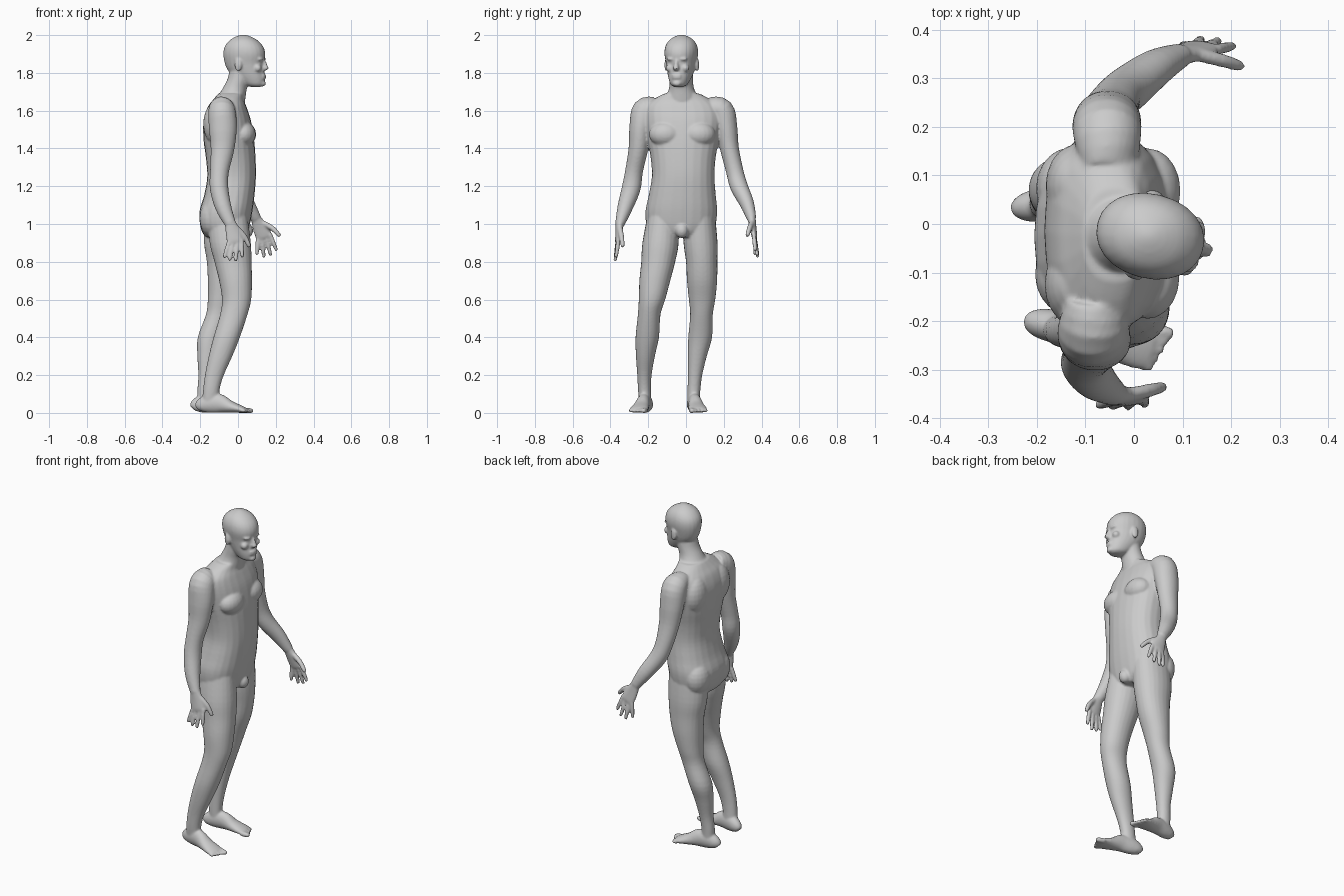
import bpy, bmesh, math
from mathutils import Vector, Matrix

bm = bmesh.new()
N = 24


def spline(rows, sub=4):
    """Catmull-Rom interpolation of rows of numbers."""
    out = []
    for i in range(len(rows) - 1):
        a, b, c, d = (rows[max(i - 1, 0)], rows[i], rows[i + 1], rows[min(i + 2, len(rows) - 1)])
        for k in range(sub):
            t = k / sub
            out.append([0.5 * (2 * q + (r - p) * t + (2 * p - 5 * q + 4 * r - s) * t * t
                               + (3 * q - p - 3 * r + s) * t ** 3) for p, q, r, s in zip(a, b, c, d)])
    return out + [list(rows[-1])]


def loft(rings):
    loops = [[bm.verts.new(p) for p in ring] for ring in rings]
    for a, b in zip(loops, loops[1:]):
        for i in range(N):
            bm.faces.new((a[i], a[(i + 1) % N], b[(i + 1) % N], b[i]))
    bm.faces.new(loops[0])
    bm.faces.new(loops[-1][::-1])


def oval(c, u, v, e=2.0):
    pts = []
    for i in range(N):
        a = 2 * math.pi * i / N
        s, t = math.cos(a), math.sin(a)
        pts.append(c + u * math.copysign(abs(s) ** (2 / e), s) + v * math.copysign(abs(t) ** (2 / e), t))
    return pts


def slabs(rows, e=2.0, mat=Matrix()):
    """Horizontal sections: z, back x, front x, centre y, half width."""
    loft([[mat @ p for p in oval(Vector(((b + f) / 2, y, z)), Vector(((f - b) / 2, 0, 0)),
                                 Vector((0, w, 0)), e)] for z, b, f, y, w in spline(rows)])


def tube(rows, side=(0, 1, 0)):
    """Sections square to a path: x, y, z, radius along side, other radius."""
    rows, rings = spline(rows), []
    for i, r in enumerate(rows):
        t = (Vector(rows[min(i + 1, len(rows) - 1)][:3]) - Vector(rows[max(i - 1, 0)][:3])).normalized()
        s = Vector(side)
        s = (s - t * s.dot(t)).normalized()
        rings.append(oval(Vector(r[:3]), s * r[3], t.cross(s) * r[4]))
    loft(rings)


def blob(c, size, mat=Matrix()):
    m = mat @ Matrix.Translation(c) @ Matrix.Diagonal((*size, 1))
    bmesh.ops.create_uvsphere(bm, u_segments=20, v_segments=12, radius=1, matrix=m)


def finger(a, b, r, bend=(0, 0, 0)):
    a, b = Vector(a), Vector(b)
    m = (a + b) / 2 + Vector(bend)
    tip = b + (b - m).normalized() * r * 0.5
    tube([(*a, r, r), (*m, r, r), (*b, r * .8, r * .8), (*tip, r * .4, r * .4)], (0.3, 1, 0.2))


def hand(wrist, knuckle, spread, tips, thumb):
    w, k, s = Vector(wrist), Vector(knuckle), Vector(spread).normalized()
    tube([(*w, .027, .022), (*w.lerp(k, .5), .04, .018), (*k, .044, .015), (*k.lerp(w, -.12), .038, .01)], s)
    for i, t in enumerate(tips):
        finger(k + s * (i - 1.5) * .023, t, .0115)
    finger(w.lerp(k, .3) + s * .02, thumb, .014, s * .01)


def foot(heel, toe):
    h, t = Vector((*heel, 0)), Vector((*toe, 0))
    d = (t - h).normalized()
    side = Vector((-d.y, d.x, 0))
    shape = [(0, .018, .045), (.06, .03, .075), (.2, .035, .1), (.4, .036, .1),
             (.6, .043, .065), (.78, .05, .042), (.88, .046, .028)]
    tube([(*(h.lerp(t, f) + Vector((0, 0, z / 2))), w, z / 2) for f, w, z in shape], side)
    inner = 1 if h.y < 0 else -1
    for i in range(5):
        base = h.lerp(t, .83) + side * inner * (.037 - i * .019) + Vector((0, 0, .014))
        r = .014 if i == 0 else .0105
        finger(base, base + d * (.045 - .006 * i) + Vector((0, 0, -.003)), r)


# torso and neck
slabs([(.93, -.17, .03, -.025, .12), (.97, -.195, .055, -.027, .175), (1.06, -.205, .075, -.025, .19),
       (1.15, -.18, .087, -.02, .178), (1.25, -.163, .095, -.015, .166), (1.35, -.17, .093, -.015, .172),
       (1.45, -.183, .085, -.015, .19), (1.55, -.182, .068, -.015, .205), (1.62, -.16, .045, -.02, .195),
       (1.66, -.13, .03, -.022, .15), (1.69, -.105, .03, -.022, .095)], 2.3)
slabs([(1.6, -.14, .03, -.02, .1), (1.67, -.11, .04, -.022, .085), (1.72, -.08, .048, -.024, .066),
       (1.77, -.055, .065, -.025, .062), (1.84, -.04, .08, -.025, .06)])
for y, x in ((-.108, .028), (.068, .03)):
    blob((x, y, 1.475), (.066, .088, .068))       # chest muscles
    blob((x - .16, y + .005, 1.03), (.072, .085, .1))  # buttocks
    blob((x - .15, y * 1.15, 1.53), (.062, .085, .11))  # shoulder blades
blob((.045, -.022, .965), (.035, .035, .04))

# head, turned a little to its right
turn = Matrix.Translation((.033, -.025, 0)) @ Matrix.Rotation(math.radians(-14), 4, 'Z')
slabs([(1.725, .04, .088, 0, .02), (1.737, .0, .106, 0, .042), (1.77, -.045, .111, 0, .058),
       (1.81, -.085, .107, 0, .07), (1.85, -.104, .106, 0, .078), (1.9, -.112, .113, 0, .087),
       (1.94, -.104, .101, 0, .083), (1.972, -.078, .071, 0, .065), (1.992, -.045, .035, 0, .036),
       (2.002, -.015, .005, 0, .008)], 2.1, turn)
for s in (-1, 1):
    blob((-.012, s * .085, 1.842), (.02, .009, .034), turn)   # ears
    blob((.094, s * .03, 1.873), (.017, .026, .009), turn)    # brows
    blob((.084, s * .042, 1.825), (.02, .022, .02), turn)     # cheeks
loft([[turn @ p for p in oval(Vector((x, 0, z)), Vector((d, 0, 0)), Vector((0, w, 0)))]
      for z, x, d, w in ((1.875, .103, .008, .009), (1.845, .11, .015, .011),
                         (1.824, .113, .021, .017), (1.812, .108, .012, .012))])  # nose
for z in (1.787, 1.774):
    blob((.106, 0, z), (.013, .026, .008), turn)  # lips
blob((.1, 0, 1.744), (.018, .024, .016), turn)

# right leg, then left leg
slabs([(1.04, -.16, .05, -.125, .08), (.9, -.15, .068, -.135, .096), (.8, -.125, .072, -.147, .09),
       (.7, -.1, .074, -.165, .082), (.6, -.085, .07, -.18, .07), (.52, -.095, .05, -.195, .06),
       (.4, -.13, .01, -.205, .062), (.3, -.155, -.03, -.215, .05), (.2, -.175, -.075, -.22, .038),
       (.12, -.185, -.098, -.22, .034), (.05, -.19, -.1, -.215, .032)], 2.1)
slabs([(1.04, -.18, .05, .07, .085), (.9, -.18, .045, .077, .09), (.8, -.165, .035, .083, .083),
       (.7, -.16, .015, .085, .08), (.6, -.16, -.02, .085, .07), (.52, -.17, -.045, .082, .06),
       (.4, -.213, -.085, .075, .063), (.3, -.215, -.11, .06, .05), (.2, -.21, -.13, .048, .038),
       (.12, -.215, -.14, .042, .034), (.05, -.215, -.14, .04, .032)], 2.1)
foot((-.212, -.2), (.072, -.262))
foot((-.238, .033), (.045, .07))

# arms
tube([(-.08, -.16, 1.62, .05, .06), (-.085, -.215, 1.6, .07, .072), (-.08, -.24, 1.51, .06, .074),
      (-.082, -.252, 1.4, .052, .063), (-.098, -.275, 1.28, .047, .05), (-.1, -.29, 1.19, .05, .049),
      (-.078, -.322, 1.09, .041, .043), (-.04, -.35, 1.0, .025, .03)])
tube([(-.05, .12, 1.62, .05, .06), (-.055, .185, 1.6, .068, .07), (-.055, .212, 1.51, .06, .07),
      (-.05, .23, 1.4, .05, .06), (-.035, .258, 1.28, .046, .05), (-.01, .28, 1.2, .047, .048),
      (.045, .322, 1.11, .038, .042), (.095, .347, 1.03, .025, .029)])
hand((-.04, -.35, 1.01), (-.015, -.36, .91), (1, .1, .2),
     [(-.072, -.372, .825), (-.045, -.375, .81), (-.012, -.375, .808), (.022, -.37, .828)],
     (.058, -.335, .885))
hand((.095, .347, 1.03), (.137, .362, .935), (.9, -.1, .35),
     [(.1, .366, .84), (.137, .38, .828), (.172, .376, .838), (.203, .366, .863)],
     (.218, .325, .94))

# fuse all parts into one smooth skin
bmesh.ops.recalc_face_normals(bm, faces=bm.faces)
mesh = bpy.data.meshes.new("body")
bm.to_mesh(mesh)
bm.free()
body = bpy.data.objects.new("body", mesh)
bpy.context.collection.objects.link(body)
fuse = body.modifiers.new("fuse", 'REMESH')
fuse.mode = 'VOXEL'
fuse.voxel_size = 0.006
fuse.use_smooth_shade = True
soft = body.modifiers.new("soften", 'SMOOTH')
soft.factor = 0.5
soft.iterations = 5
